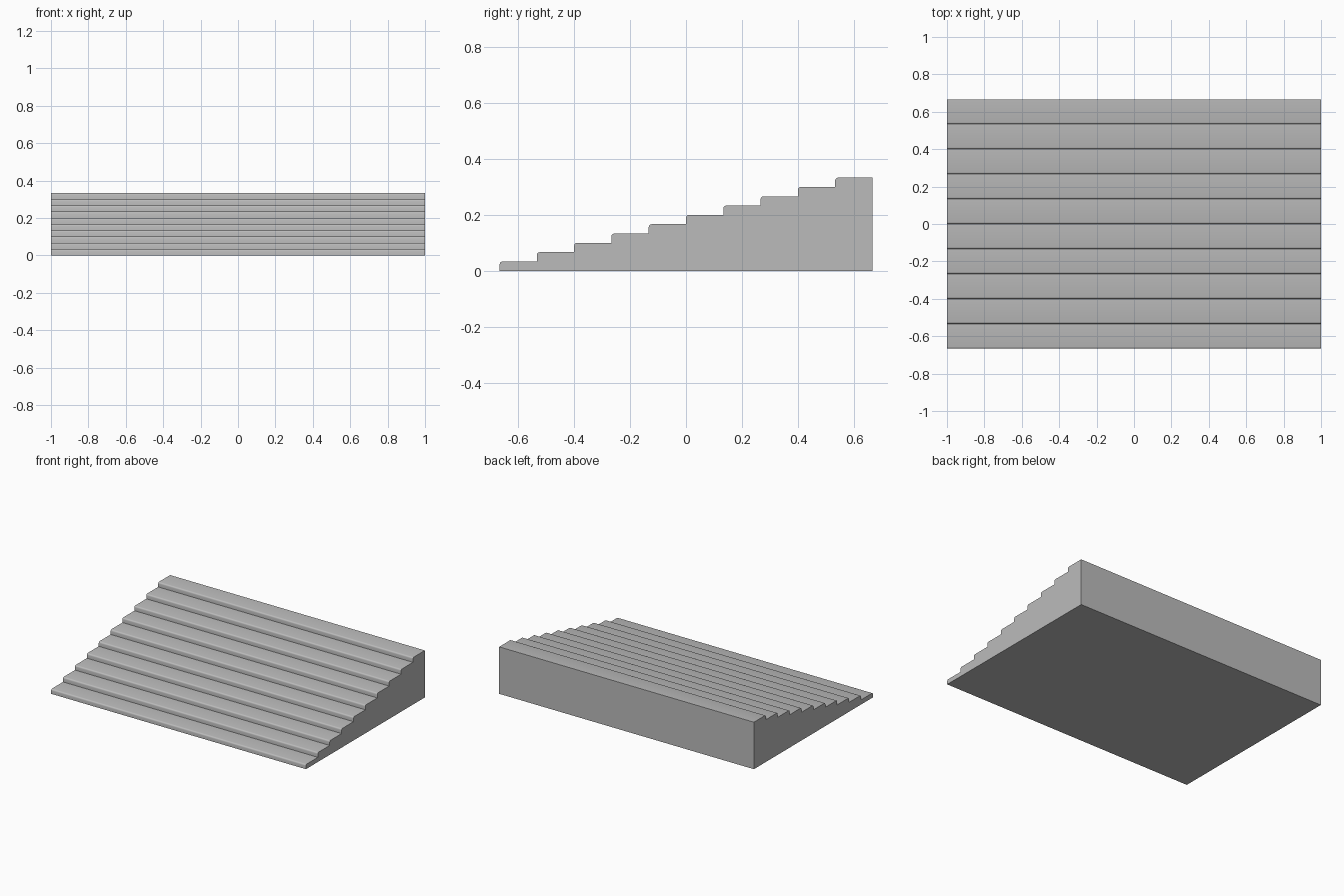
import bpy
import bmesh
import math

cube = bpy.data.objects.get("Cube")
if cube:
    bpy.data.objects.remove(cube, do_unlink=True)

STEPS = 10
WIDTH = 2.0
DEPTH = 4 / 3
TREAD = DEPTH / STEPS
RISE = TREAD / 4
NOSE = 0.01      # radius of the rounded step edge
SEGMENTS = 3

# Plain stone colour
stone = bpy.data.materials.new("light_grey_stone")
stone.use_nodes = True
colour = (0.5, 0.5, 0.5, 1)
stone.diffuse_color = colour
bsdf = stone.node_tree.nodes["Principled BSDF"]
bsdf.inputs["Base Color"].default_value = colour
bsdf.inputs["Roughness"].default_value = 0.8

# Side profile: riser, rounded nose and tread for each step
profile = [(DEPTH / 2, 0), (-DEPTH / 2, 0)]
for i in range(STEPS):
    y, top = -DEPTH / 2 + i * TREAD, (i + 1) * RISE
    if i:
        profile.append((y, i * RISE))
    for s in range(SEGMENTS + 1):
        a = math.pi / 2 * s / SEGMENTS
        profile.append((y + NOSE * (1 - math.cos(a)),
                        top - NOSE * (1 - math.sin(a))))
profile.append((DEPTH / 2, STEPS * RISE))

# Extrude the profile across the full width
bm = bmesh.new()
side = bm.faces.new([bm.verts.new((-WIDTH / 2, y, z)) for y, z in profile])
result = bmesh.ops.extrude_face_region(bm, geom=[side], use_keep_orig=True)
moved = [v for v in result["geom"] if isinstance(v, bmesh.types.BMVert)]
bmesh.ops.translate(bm, verts=moved, vec=(WIDTH, 0, 0))
bmesh.ops.recalc_face_normals(bm, faces=bm.faces)

mesh = bpy.data.meshes.new("wide_staircase")
bm.to_mesh(mesh)
bm.free()
mesh.materials.append(stone)
stairs = bpy.data.objects.new("wide_staircase", mesh)
bpy.context.collection.objects.link(stairs)

# Smooth noses, crisp inner corners
bpy.ops.object.select_all(action="DESELECT")
stairs.select_set(True)
bpy.context.view_layer.objects.active = stairs
bpy.ops.object.shade_smooth_by_angle(angle=math.radians(40))
